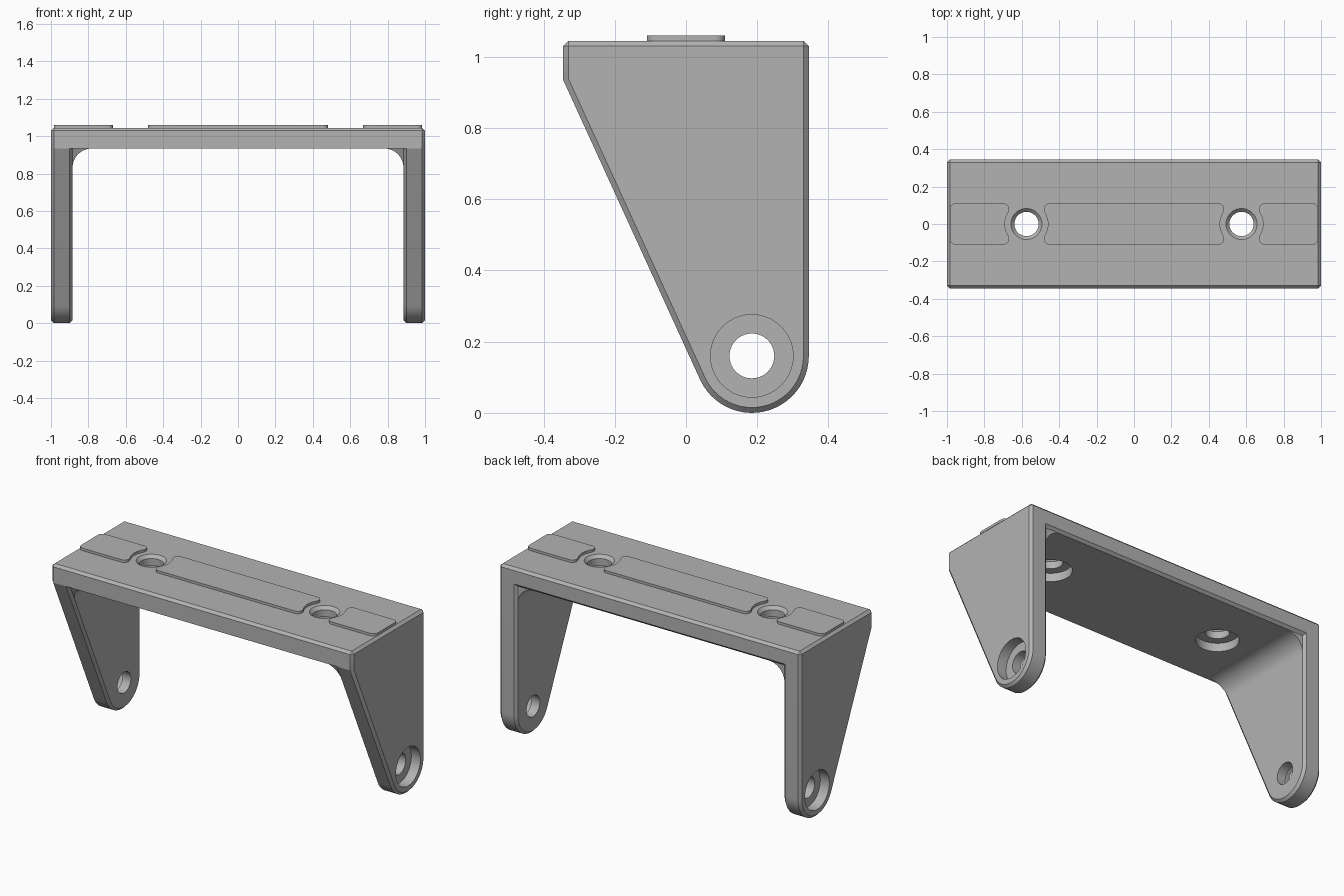
import bpy, bmesh
from math import sin, cos, tan, atan2, acos, hypot, pi, radians
from mathutils import Matrix, Vector

cube = bpy.data.objects.get("Cube")
if cube:
    bpy.data.objects.remove(cube)

grey = bpy.data.materials.new("grey metal")
grey.use_nodes = True
COLOUR = (0.45, 0.45, 0.45, 1)
grey.diffuse_color = COLOUR
grey.node_tree.nodes["Principled BSDF"].inputs["Base Color"].default_value = COLOUR

DEPTH, TOP, UNDER, INNER = 0.345, 1.045, 0.935, 0.885   # main bracket sizes
PIVOT_Y, PIVOT_Z, PIVOT_R = 0.185, 0.16, 0.16           # rounded leg foot
CHAMFER = 0.015
HOLE_X = 0.575


def arc(cx, cy, r, a0, a1, n):
    return [(cx + r * cos(a0 + (a1 - a0) * i / n), cy + r * sin(a0 + (a1 - a0) * i / n))
            for i in range(n + 1)]


def make_object(name, bm):
    bmesh.ops.recalc_face_normals(bm, faces=bm.faces)
    mesh = bpy.data.meshes.new(name)
    bm.to_mesh(mesh)
    bm.free()
    mesh.materials.append(grey)
    obj = bpy.data.objects.new(name, mesh)
    bpy.context.collection.objects.link(obj)
    return obj


def smooth(obj):
    bpy.ops.object.select_all(action='DESELECT')
    obj.select_set(True)
    bpy.context.view_layer.objects.active = obj
    bpy.ops.object.shade_smooth_by_angle(angle=radians(20))


def bridge(bm, a, b):
    """Wall of quads between two matching closed rings."""
    for i in range(len(a)):
        j = (i + 1) % len(a)
        bm.faces.new((a[i], a[j], b[j], b[i]))


def prism(name, ring_a, ring_b):
    bm = bmesh.new()
    a = [bm.verts.new(p) for p in ring_a]
    b = [bm.verts.new(p) for p in ring_b]
    bridge(bm, a, b)
    bm.faces.new(a)
    bm.faces.new(b)
    obj = make_object(name, bm)
    smooth(obj)
    return obj


# Side profile: top corners, sloped front edge, rounded foot, straight back
dy, dz = -DEPTH - PIVOT_Y, UNDER - PIVOT_Z
tangent = atan2(dz, dy) + acos(PIVOT_R / hypot(dy, dz))
profile = [(DEPTH, TOP), (-DEPTH, TOP), (-DEPTH, UNDER)]
profile += arc(PIVOT_Y, PIVOT_Z, PIVOT_R, tangent, 2 * pi, 24)
profile += [(DEPTH, UNDER)]

# Bracket: two legs joined by the top bar
bm = bmesh.new()
rings = [[bm.verts.new((x, y, z)) for y, z in profile] for x in (-1, -INNER, INNER, 1)]
bridge(bm, rings[0], rings[1])
bridge(bm, rings[2], rings[3])
bars = [[r[0], r[1], r[2], r[-1]] for r in rings[1:3]]
bridge(bm, *bars)
for ring in (rings[0], rings[3], rings[1][2:], rings[2][2:]):
    bm.faces.new(ring)
bmesh.ops.recalc_face_normals(bm, faces=bm.faces)
bmesh.ops.dissolve_limit(bm, angle_limit=0.001, verts=bm.verts, edges=bm.edges)
convex = [e for e in bm.edges if e.is_convex and e.calc_face_angle() > radians(30)]
bmesh.ops.bevel(bm, geom=convex, offset=CHAMFER, offset_type='OFFSET', segments=1,
                profile=0.5, affect='EDGES', clamp_overlap=False)
bracket = make_object("bracket", bm)

# Hole cutters: turned profiles of (radius, distance along the axis)
bm = bmesh.new()


def lathe(steps, place):
    turned = [[bm.verts.new(place @ Vector((x, y, h))) for x, y in arc(0, 0, r, 0, 2 * pi, 40)[:-1]]
              for r, h in steps]
    for a, b in zip(turned, turned[1:]):
        bridge(bm, a, b)
    bm.faces.new(turned[0])
    bm.faces.new(turned[-1])


for s in (-1, 1):
    # counterbored pivot hole in the leg
    lathe([(0.063, 0.8), (0.063, 0.94), (0.116, 0.94), (0.116, 1.1)],
          Matrix.Translation((0, PIVOT_Y, PIVOT_Z)) @ Matrix.Rotation(s * pi / 2, 4, 'Y'))
    # mounting hole: counterbore below, countersunk rim above
    lathe([(0.115, 0.85), (0.115, 0.985), (0.065, 0.985), (0.065, TOP - 0.018),
           (0.083, TOP), (0.083, 1.1)], Matrix.Translation((s * HOLE_X, 0, 0)))
cutter = make_object("hole_cutters", bm)
cutter.hide_render = True

cut = bracket.modifiers.new("holes", 'BOOLEAN')
cut.operation = 'DIFFERENCE'
cut.solver = 'EXACT'
cut.object = cutter
graph = bpy.context.evaluated_depsgraph_get()
bracket.data = bpy.data.meshes.new_from_object(bracket.evaluated_get(graph))
bracket.modifiers.clear()
bpy.data.objects.remove(cutter)
smooth(bracket)

# Rounded fillets between the legs and the bar
R = 0.105
slope = -tan(tangent - pi) * -1
for s, side in ((-1, "right"), (1, "left")):
    section = [(INNER + 0.01, UNDER + 0.01), (INNER + 0.01, UNDER - R)]
    section += arc(INNER - R, UNDER - R, R, 0, pi / 2, 12)
    section += [(INNER - R, UNDER + 0.01)]
    front = [(s * x, -DEPTH + 0.0165 + (UNDER - z) * slope, z) for x, z in section]
    back = [(s * x, DEPTH - CHAMFER, z) for x, z in section]
    prism(side + "_corner_fillet", front, back)


# Raised pads on the top, hollowed around the mounting holes
def pad_end(x, s, hollow):
    """Points from front to back along one end of a pad; s points outward."""
    corner, half = 0.03, 0.11
    pts = [(x - s * (corner - corner * sin(t)), -half + corner - corner * cos(t))
           for t in [i * pi / 12 for i in range(7)]]
    curve = []
    if hollow:
        a = 0.57
        curve = arc(x + s * 0.093, 0, 0.115, -a, a, 12)
        curve = [(x + s * 0.093 - s * (px - x - s * 0.093), py) for px, py in curve]
    return pts + curve + [(px, -py) for px, py in reversed(pts)]


GAP = 0.093
for name, x0, x1, hollow0, hollow1 in (
        ("right_pad", -0.985, -HOLE_X - GAP, False, True),
        ("middle_pad", -HOLE_X + GAP, HOLE_X - GAP, True, True),
        ("left_pad", HOLE_X + GAP, 0.985, True, False)):
    outline = pad_end(x1, 1, hollow1) + pad_end(x0, -1, hollow0)[::-1]
    prism(name, [(x, y, TOP - 0.01) for x, y in outline], [(x, y, 1.06) for x, y in outline])
